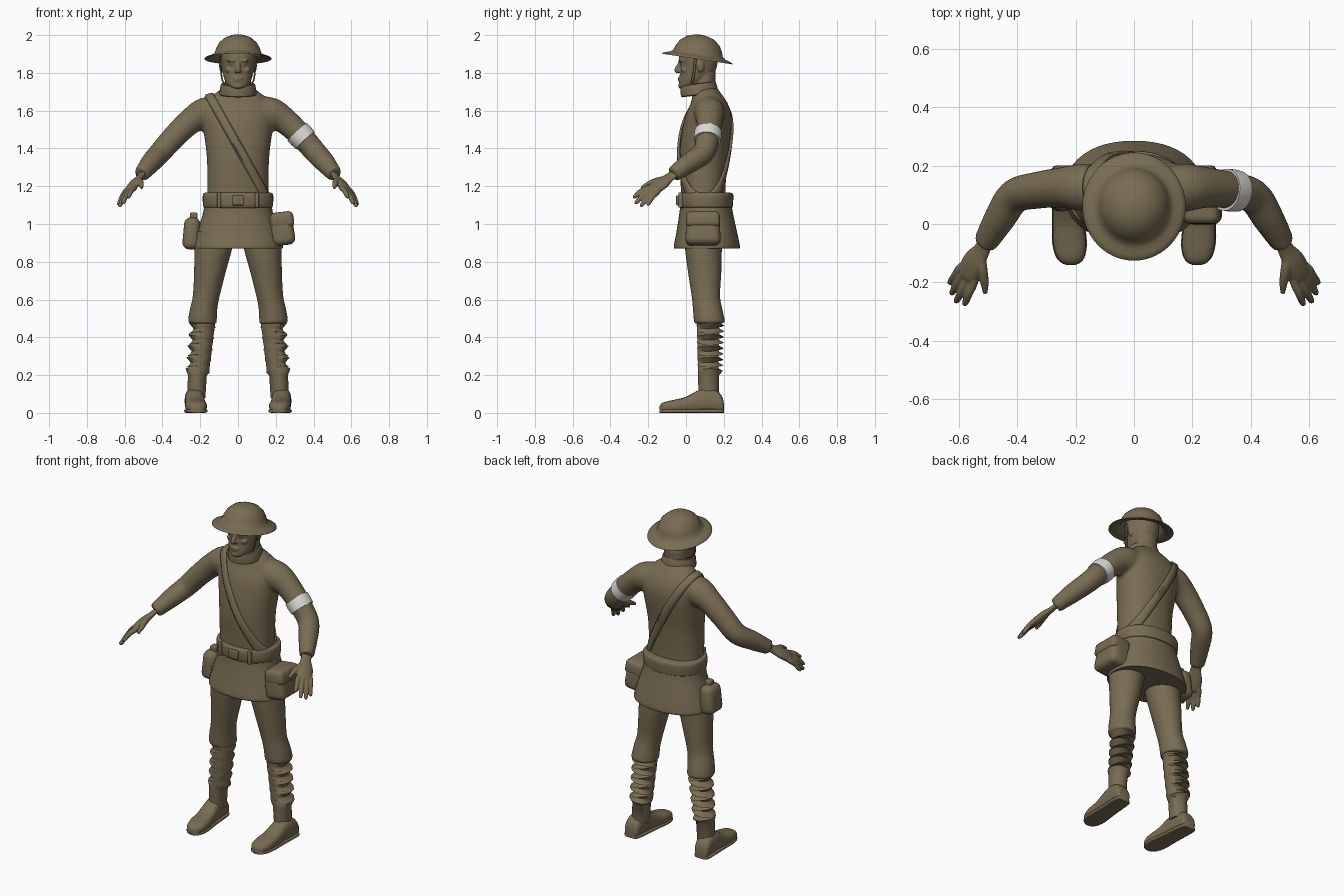
import bpy, bmesh, math
from mathutils import Vector, Matrix
from mathutils.bvhtree import BVHTree

if "Cube" in bpy.data.objects:
    bpy.data.objects.remove(bpy.data.objects["Cube"])


def material(name, rgb):
    m = bpy.data.materials.new(name)
    m.use_nodes = True
    m.diffuse_color = (*rgb, 1)
    bsdf = m.node_tree.nodes["Principled BSDF"]
    bsdf.inputs["Base Color"].default_value = (*rgb, 1)
    bsdf.inputs["Roughness"].default_value = 0.8
    return m


KHAKI = material("khaki", (0.19, 0.15, 0.085))
WHITE = material("white_cloth", (0.72, 0.71, 0.67))
X, Y, Z = Vector((1, 0, 0)), Vector((0, 1, 0)), Vector((0, 0, 1))


def finish(bm, name, mat=KHAKI, voxel=0, smooth=4, angle=40):
    """Turn a bmesh into a smooth-shaded object, optionally fused by remeshing."""
    bmesh.ops.recalc_face_normals(bm, faces=bm.faces)
    me = bpy.data.meshes.new(name)
    bm.to_mesh(me)
    bm.free()
    me.materials.append(mat)
    ob = bpy.data.objects.new(name, me)
    bpy.context.collection.objects.link(ob)
    bpy.context.view_layer.objects.active = ob
    bpy.ops.object.select_all(action="DESELECT")
    ob.select_set(True)
    if voxel:
        me.polygons.foreach_set("use_smooth", [True] * len(me.polygons))
        r = ob.modifiers.new("fuse", "REMESH")
        r.mode, r.voxel_size, r.use_smooth_shade = "VOXEL", voxel, True
        s = ob.modifiers.new("soften", "SMOOTH")
        s.factor, s.iterations = 0.5, smooth
    else:
        bpy.ops.object.shade_smooth_by_angle(angle=math.radians(angle))
    return ob


def spline(rows, k=4):
    """Resample rows of numbers along a Catmull-Rom curve."""
    rows = [Vector(r) for r in rows]
    out = []
    for i in range(len(rows) - 1):
        a, b, c, d = rows[max(i - 1, 0)], rows[i], rows[i + 1], rows[min(i + 2, len(rows) - 1)]
        for j in range(k):
            t = j / k
            out.append(b + (c - a) * (t / 2) + (a * 2 - b * 5 + c * 4 - d) * (t * t / 2)
                       + (b * 3 - a - c * 3 + d) * (t ** 3 / 2))
    return out + [rows[-1]]


def ring(c, u, v, ru, rv, n=32, p=2.0):
    def f(w):
        return math.copysign(abs(w) ** (2 / p), w)
    angles = [2 * math.pi * i / n for i in range(n)]
    return [c + u * (ru * f(math.cos(a))) + v * (rv * f(math.sin(a))) for a in angles]


def loft(bm, rings):
    vs = [[bm.verts.new(p) for p in r] for r in rings]
    n = len(vs[0])
    for a, b in zip(vs, vs[1:]):
        for i in range(n):
            bm.faces.new((a[i], a[(i + 1) % n], b[(i + 1) % n], b[i]))
    bm.faces.new(vs[0][::-1])
    bm.faces.new(vs[-1])


def stack(bm, rows, k=4, p=2.0, n=40):
    """Horizontal rings from rows of z, centre x, half width, front y, back y."""
    rows = spline(rows, k) if k else rows
    loft(bm, [ring(Vector((cx, (f + b) / 2, z)), X, Y, rx, (b - f) / 2, n, p)
              for z, cx, rx, f, b in rows])


def tube(bm, rows, k=4, n=16, flat=1.0, ref=Y):
    """Round or flattened tube through rows of x, y, z, radius."""
    pts = spline(rows, k)
    rings = []
    for i, q in enumerate(pts):
        t = (pts[min(i + 1, len(pts) - 1)] - pts[max(i - 1, 0)]).to_3d().normalized()
        u = ref.cross(t).normalized()
        rings.append(ring(q.to_3d(), u, t.cross(u), q[3] * flat, q[3], n))
    loft(bm, rings)


def ball(bm, c, size):
    m = Matrix.Translation(c) @ Matrix.Diagonal((*size, 1))
    bmesh.ops.create_uvsphere(bm, u_segments=16, v_segments=10, radius=1, matrix=m)


def rounded_box(name, c, half, bevel, rot=0.0, taper=1.0):
    bm = bmesh.new()
    bmesh.ops.create_cube(bm, size=2)
    for v in bm.verts:
        w = taper if v.co.z > 0 else 1
        v.co = Vector((v.co.x * half[0] * w, v.co.y * half[1] * w, v.co.z * half[2]))
    bmesh.ops.bevel(bm, geom=bm.edges[:], offset=bevel, segments=4, profile=0.5, affect="EDGES")
    bm.transform(Matrix.Translation(c) @ Matrix.Rotation(rot, 4, "Y"))
    return finish(bm, name)


# Tunic: torso and sleeves fused
bm = bmesh.new()
stack(bm, [(1.08, 0, .165, -.025, .21), (1.2, 0, .163, -.028, .21), (1.35, 0, .165, -.035, .22),
           (1.5, 0, .183, -.02, .24), (1.58, 0, .19, 0, .24), (1.64, 0, .17, .025, .22),
           (1.685, 0, .13, .035, .19), (1.72, 0, .08, .04, .165)], p=2.2)
for s in (1, -1):
    tube(bm, [(s * .1, .12, 1.6, .08), (s * .18, .125, 1.585, .083), (s * .25, .125, 1.545, .07),
              (s * .335, .115, 1.465, .064), (s * .41, .095, 1.38, .06), (s * .46, .02, 1.325, .055),
              (s * .512, -.068, 1.262, .042)])
tunic = finish(bm, "tunic", voxel=.011, smooth=5)

# Cross strap laid on the tunic by casting rays inward
bpy.context.view_layer.update()
tree = BVHTree.FromObject(tunic, bpy.context.evaluated_depsgraph_get())
centre, along = Vector((0, .1, 1.41)), Vector((.32, 0, -.57)).normalized()
across = along.cross(Y)
bm = bmesh.new()
strips = []
for i in range(64):
    a = 2 * math.pi * i / 64
    d = along * math.cos(a) + Y * (math.sin(a) * .6)
    d.normalize()
    row = []
    for w in (-.022, -.012, .012, .022):
        start = centre + across * w + d
        hit = tree.ray_cast(start, -d)[0] or centre + d * .3
        row.append(bm.verts.new(hit + d * (.012 if abs(w) < .02 else .004)))
    strips.append(row)
for a, b in zip(strips, strips[1:] + strips[:1]):
    for j in range(3):
        bm.faces.new((a[j], a[j + 1], b[j + 1], b[j]))
strap = finish(bm, "cross_strap")
solid = strap.modifiers.new("thickness", "SOLIDIFY")
solid.thickness, solid.offset = .008, 0

# Tunic skirt, waist belt and buckle
bm = bmesh.new()
stack(bm, [(1.11, 0, .178, -.03, .24), (1.05, 0, .187, -.036, .25), (.95, 0, .22, -.052, .272),
           (.885, 0, .238, -.064, .285), (.87, 0, .236, -.062, .283)], p=2.2, n=48)
finish(bm, "tunic_skirt")
bm = bmesh.new()
stack(bm, [(1.085, 0, .172, -.027, .235), (1.09, 0, .183, -.037, .247), (1.125, 0, .187, -.041, .25),
           (1.155, 0, .186, -.04, .25), (1.165, 0, .178, -.033, .24), (1.168, 0, .16, -.02, .21)],
      k=2, p=2.2, n=48)
finish(bm, "waist_belt")
rounded_box("belt_buckle", (0, -.042, 1.125), (.03, .01, .026), .006)
for s in (1, -1):
    rounded_box("belt_loop", (s * .1, -.028, 1.127), (.01, .012, .04), .005)

# Hip bags
rounded_box("left_hip_bag", (.232, .09, .975), (.066, .095, .088), .035, -.12, .9)
rounded_box("left_bag_flap", (.233, .09, 1.022), (.064, .092, .042), .025, -.12, .95)
rounded_box("right_canteen", (-.245, .11, .95), (.047, .068, .085), .036, .06, .9)
rounded_box("canteen_stopper", (-.235, .11, 1.04), (.02, .02, .02), .008)

# Armband
bm = bmesh.new()
mid, run = Vector((.335, .115, 1.465)), Vector((.17, -.02, -.18)).normalized()
side = Y.cross(run).normalized()
loft(bm, [ring(mid + run * t, side, run.cross(side), r, r + .003, 40)
          for t, r in ((-.032, .05), (-.032, .069), (0, .07), (.032, .067), (.032, .05))])
finish(bm, "armband", WHITE)

# Hands: palm, fingers and thumb fused
for s, label in ((1, "left"), (-1, "right")):
    bm = bmesh.new()
    tube(bm, [(s * .505, -.055, 1.27, .03), (s * .522, -.09, 1.245, .032), (s * .548, -.13, 1.215, .044),
              (s * .57, -.17, 1.185, .042), (s * .578, -.183, 1.175, .03)], flat=.5, ref=Vector((s, .9, -.6)))
    for knuckle, tip in (((.548, -.195, 1.193), (.583, -.28, 1.14)), ((.567, -.187, 1.183), (.612, -.27, 1.108)),
                         ((.583, -.17, 1.176), (.628, -.242, 1.092)), ((.592, -.148, 1.174), (.634, -.205, 1.1))):
        k, t = Vector(knuckle), Vector(tip)
        rows = [(Vector((.535, -.12, 1.225)), .014), (k, .0155), (k.lerp(t, .5) + Z * .008, .014),
                (k.lerp(t, .85), .012), (t, .007)]
        tube(bm, [(s * q.x, q.y, q.z, r) for q, r in rows], n=10)
    tube(bm, [(s * .528, -.1, 1.24, .017), (s * .52, -.155, 1.228, .018), (s * .513, -.2, 1.21, .015),
              (s * .51, -.238, 1.19, .008)], n=10)
    finish(bm, label + "_hand", voxel=.0045, smooth=3)

# Head: skull, neck and face fused
bm = bmesh.new()
stack(bm, [(1.712, 0, .03, -.022, .04), (1.728, 0, .052, -.037, .07), (1.76, 0, .07, -.036, .11),
           (1.8, 0, .08, -.032, .15), (1.84, 0, .086, -.031, .165), (1.88, 0, .09, -.037, .168),
           (1.92, 0, .085, -.025, .155), (1.955, 0, .05, .01, .11)], p=2.15)
stack(bm, [(1.66, 0, .075, .03, .16), (1.72, 0, .07, .035, .155), (1.8, 0, .07, .04, .158)])
tube(bm, [(0, -.026, 1.862, .01), (0, -.038, 1.838, .012), (0, -.048, 1.814, .014), (0, -.04, 1.804, .01)], n=12)
ball(bm, (0, -.034, 1.772), (.026, .01, .007))
ball(bm, (0, -.033, 1.76), (.022, .01, .007))
ball(bm, (0, -.028, 1.73), (.024, .014, .014))
for s in (1, -1):
    ball(bm, (s * .012, -.036, 1.81), (.009, .01, .008))
    ball(bm, (s * .034, -.03, 1.864), (.026, .012, .007))
    ball(bm, (s * .033, -.02, 1.846), (.014, .012, .008))
    ball(bm, (s * .045, -.008, 1.815), (.022, .018, .016))
    ball(bm, (s * .09, .077, 1.838), (.01, .02, .034))
finish(bm, "head", voxel=.0055, smooth=2)

# Collar, higher at the nape
bm = bmesh.new()
stack(bm, [(-.03, 0, .088, -.09, .09), (-.026, 0, .098, -.104, .096), (.02, 0, .092, -.1, .09),
           (.03, 0, .086, -.092, .085), (.026, 0, .076, -.08, .075), (-.01, 0, .072, -.07, .07)], k=2)
bm.transform(Matrix.Translation((0, .073, 1.714)) @ Matrix.Rotation(.13, 4, "X"))
finish(bm, "collar")

# Helmet: revolved shell tilted down at the back
bm = bmesh.new()
shell = [(.002, .115), (.035, .111), (.07, .098), (.1, .072), (.117, .04), (.125, .014), (.14, .004),
         (.16, -.003), (.176, -.01), (.177, -.015), (.155, -.01), (.13, -.004), (.115, .01), (.1, .05), (.01, .085)]
loft(bm, [ring(Z * h, X, Y, r, r * 1.06, 48) for r, h in shell])
bm.transform(Matrix.Translation((0, .062, 1.888)) @ Matrix.Rotation(-.15, 4, "X"))
finish(bm, "helmet", angle=60)

# Chin strap
bm = bmesh.new()
half = [(.096, .05, 1.89, .007), (.09, .043, 1.81, .007), (.074, .03, 1.745, .007)]
tube(bm, half + [(0, .005, 1.706, .007)] + [(-x, y, z, r) for x, y, z, r in half[::-1]], n=8, flat=.6)
finish(bm, "chin_strap")

# Legs, wrapped puttees and boots
for s, label in ((1, "left"), (-1, "right")):
    bm = bmesh.new()
    stack(bm, [(z, s * cx, rx, f, b) for z, cx, rx, f, b in (
        (.96, .12, .105, -.01, .2), (.87, .131, .1, -.005, .19), (.75, .148, .084, .01, .187),
        (.62, .168, .071, .03, .18), (.55, .182, .072, .037, .192), (.49, .188, .075, .042, .204),
        (.475, .185, .068, .05, .195), (.472, .182, .05, .07, .18))])
    finish(bm, label + "_trouser_leg")

    bm = bmesh.new()
    rings = []
    for i in range(9):
        for edge, grow in ((0, .92), (.45, 1.0), (.75, 1.17)):
            z = .485 - (i + edge) * .03
            t = (.485 - z) / .385
            r = (.06 - .008 * t) * grow * (1 if i < 6 else .96 + .04 / grow)
            c = Vector((s * (.18 + .04 * t + (grow - 1) * .04), .12 + (grow - 1) * .05, z))
            rings.append([p + Z * (s * (p.x - c.x) * .18 * (-1) ** i) for p in ring(c, X, Y, r, r * 1.04)])
    rings += [ring(Vector((s * .215, .12, .2)), X, Y, .05, .056), ring(Vector((s * .221, .12, .08)), X, Y, .048, .054)]
    loft(bm, rings)
    finish(bm, label + "_puttee", angle=50)

    outline = [(.2, .03, .05), (.192, .042, .085), (.16, .048, .12), (.1, .05, .13), (.055, .051, .115),
               (0, .054, .085), (-.06, .057, .07), (-.105, .05, .06), (-.13, .035, .05), (-.14, .016, .035)]
    for part, wide, top in (("_boot", 1, None), ("_sole", 1.05, .02)):
        bm = bmesh.new()
        loft(bm, [ring(Vector((s * (.225 + .06 * y), y, (top or h) / 2)), X, Z, rx * wide, (top or h) / 2,
                       24, 5 if top else 2.6) for y, rx, h in spline(outline, 3)])
        finish(bm, label + part, angle=50)
